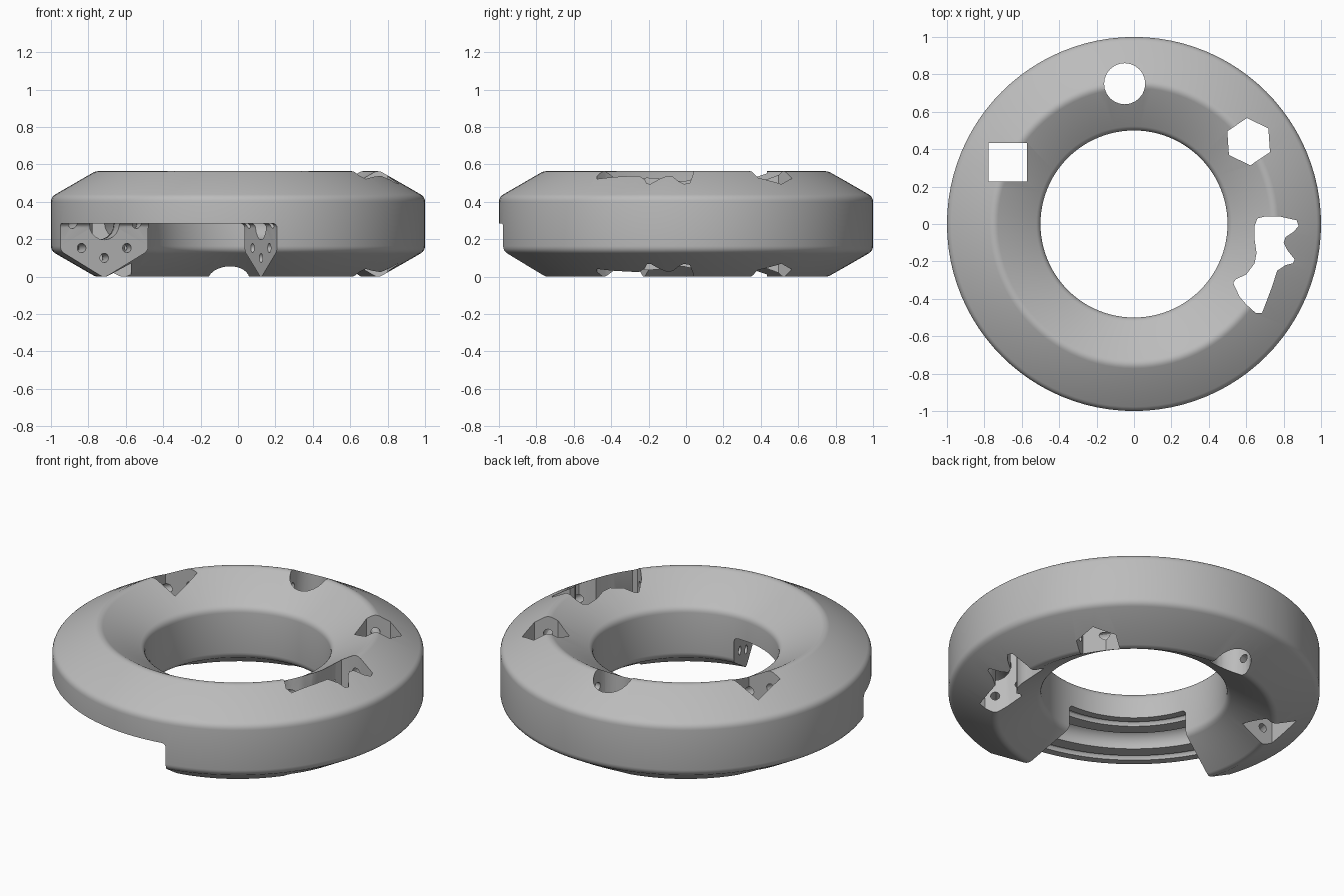
import bpy, bmesh, math
from math import sin, cos, pi, radians
from mathutils import Matrix, Vector

if "Cube" in bpy.data.objects:
    bpy.data.objects.remove(bpy.data.objects["Cube"])

MID_R, MID_Z, HALF_W = 0.75, 0.2815, 0.25   # tube centre line and half width

grey = bpy.data.materials.new("plain grey")
grey.use_nodes = True
colour = (0.5, 0.5, 0.5, 1)
grey.diffuse_color = colour
grey.node_tree.nodes["Principled BSDF"].inputs["Base Color"].default_value = colour


def make_object(name, bm):
    bmesh.ops.recalc_face_normals(bm, faces=bm.faces)
    mesh = bpy.data.meshes.new(name)
    bm.to_mesh(mesh)
    bm.free()
    mesh.materials.append(grey)
    obj = bpy.data.objects.new(name, mesh)
    bpy.context.collection.objects.link(obj)
    return obj


def revolve(bm, section, steps=96):
    """Sweep a closed (radius, height) section around z."""
    rings = []
    for i in range(steps):
        a = 2 * pi * i / steps
        rings.append([bm.verts.new((r * cos(a), r * sin(a), z)) for r, z in section])
    n = len(section)
    for i in range(steps):
        a, b = rings[i], rings[(i + 1) % steps]
        for j in range(n):
            k = (j + 1) % n
            bm.faces.new((a[j], b[j], b[k], a[k]))


def prism(bm, outline, low=-0.2, high=0.8):
    """Upright prism from an (x, y) outline."""
    face = bm.faces.new([bm.verts.new((x, y, low)) for x, y in outline])
    out = bmesh.ops.extrude_face_region(bm, geom=[face])
    verts = [v for v in out["geom"] if isinstance(v, bmesh.types.BMVert)]
    bmesh.ops.translate(bm, verts=verts, vec=(0, 0, high - low))


def polygon(x, y, radius, sides, turn=0.0):
    return [(x + radius * cos(turn + 2 * pi * i / sides),
             y + radius * sin(turn + 2 * pi * i / sides)) for i in range(sides)]


def cut(target, cutter):
    mod = target.modifiers.new("cut " + cutter.name, "BOOLEAN")
    mod.operation = "DIFFERENCE"
    mod.solver = "EXACT"
    mod.object = cutter
    cutter.hide_render = True
    cutter.hide_viewport = False
    bpy.context.view_layer.objects.active = target
    bpy.ops.object.modifier_apply(modifier=mod.name)
    bpy.data.objects.remove(cutter)


# Ring with a rounded hexagonal section
ROUND = 0.045
corner = (HALF_W - ROUND) / cos(pi / 6)
section = []
for i in range(6):
    mid = radians(30 + 60 * i)
    for step in range(-2, 3):
        a = mid + radians(15 * step)
        section.append((MID_R + corner * cos(mid) + ROUND * cos(a),
                        MID_Z + corner * sin(mid) + ROUND * sin(a)))
bm = bmesh.new()
revolve(bm, section)
ring = make_object("ring_body", bm)

# Inner channels: eight narrow ones around a wide one
bm = bmesh.new()
for r, z in polygon(MID_R, MID_Z, 0.182, 8):
    revolve(bm, polygon(r, z, 0.025, 12))
revolve(bm, polygon(MID_R, MID_Z, 0.085, 20))
cut(ring, make_object("channels", bm))

# Openings through the ring: round, square, hexagonal and free-form
bm = bmesh.new()
prism(bm, polygon(-0.05, 0.75, 0.11, 24))
prism(bm, polygon(-0.675, 0.33, 0.146, 4, pi / 4))
prism(bm, polygon(0.613, 0.44, 0.127, 6, radians(34)))
blob = [(0.66, 0.03), (0.70, 0.04), (0.78, 0.04), (0.87, 0.02), (0.88, -0.01),
        (0.855, -0.04), (0.81, -0.07), (0.80, -0.10), (0.82, -0.14), (0.86, -0.19),
        (0.85, -0.21), (0.81, -0.22), (0.765, -0.25), (0.74, -0.33), (0.71, -0.41),
        (0.685, -0.475), (0.65, -0.475), (0.60, -0.43), (0.565, -0.39), (0.53, -0.315),
        (0.545, -0.295), (0.60, -0.27), (0.645, -0.21), (0.655, -0.155), (0.645, -0.085),
        (0.645, -0.01)]
prism(bm, blob)
cut(ring, make_object("openings", bm))

# Lower quarter removed at the front by a turned block
bm = bmesh.new()
bmesh.ops.create_cube(bm, size=1)
bmesh.ops.scale(bm, verts=bm.verts, vec=(1.4, 1.4, 0.6))
bmesh.ops.bevel(bm, geom=bm.edges[:], offset=0.025, segments=4, profile=0.5, affect="EDGES")
bmesh.ops.translate(bm, verts=bm.verts, vec=(0.138 + 0.7, -0.033 + 0.7, 0.285 - 0.3))
bmesh.ops.rotate(bm, verts=bm.verts, cent=(0, 0, 0), matrix=Matrix.Rotation(radians(200), 3, "Z"))
cut(ring, make_object("front_block", bm))

# Smooth shading with crisp cut edges
bpy.ops.object.select_all(action="DESELECT")
ring.select_set(True)
bpy.context.view_layer.objects.active = ring
bpy.ops.object.shade_smooth_by_angle(angle=radians(30))
